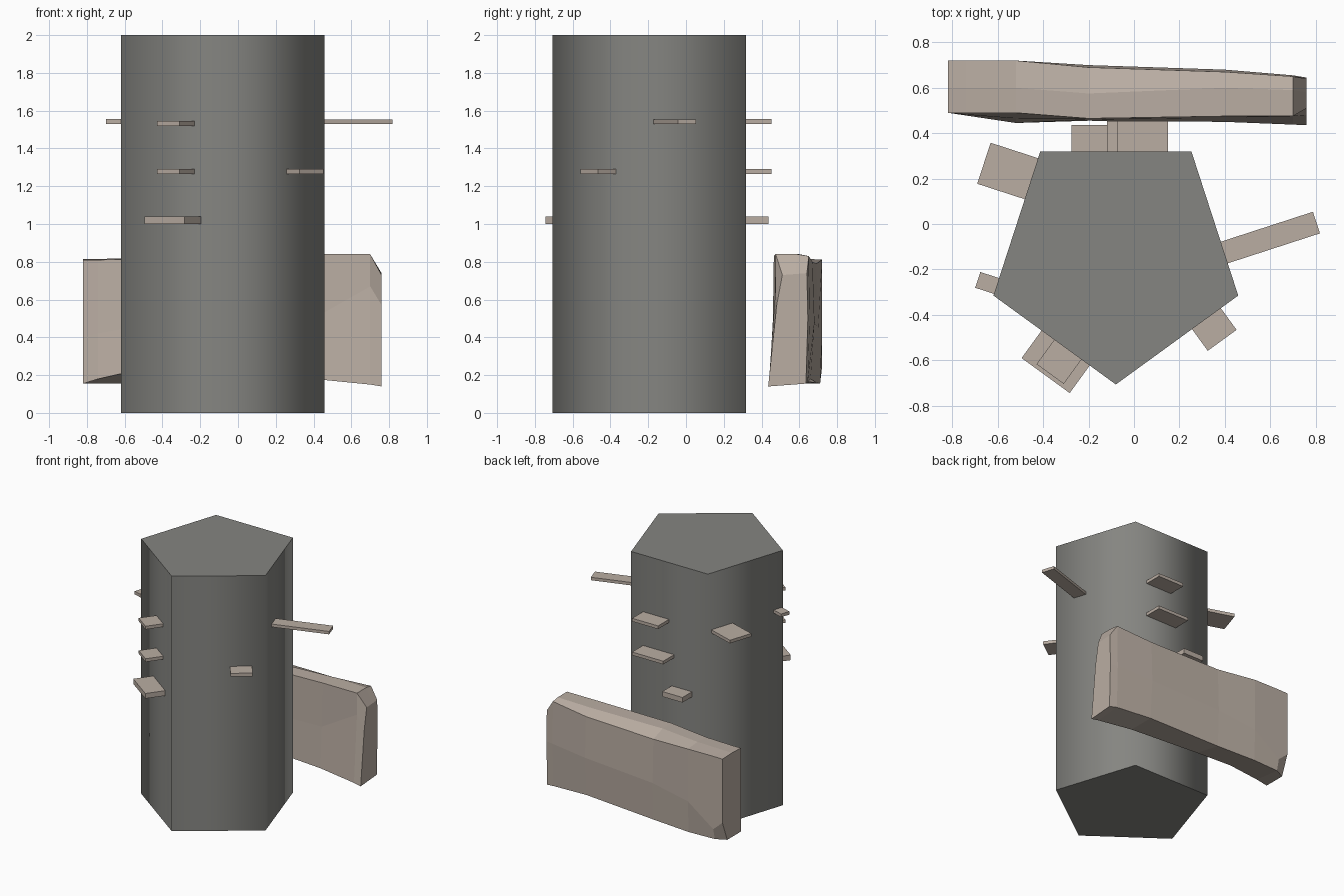
import bpy, bmesh, math
from mathutils import Vector

if "Cube" in bpy.data.objects:
    bpy.data.objects.remove(bpy.data.objects["Cube"])

CENTRE = Vector((-0.08, -0.14, 0))
RADIUS = 0.567
APOTHEM = RADIUS * math.cos(math.pi / 5)


def material(name, rgb):
    m = bpy.data.materials.new(name)
    m.diffuse_color = (*rgb, 1)
    m.use_nodes = True
    m.node_tree.nodes["Principled BSDF"].inputs["Base Color"].default_value = m.diffuse_color
    return m


STONE = material("grey stone", (0.235, 0.235, 0.22))
PALE = material("pale taupe", (0.49, 0.42, 0.365))


def loft(name, rings, mat):
    """Skin a row of equal-length closed rings and cap both ends."""
    bm = bmesh.new()
    loops = [[bm.verts.new(p) for p in ring] for ring in rings]
    n = len(loops[0])
    for a, b in zip(loops, loops[1:]):
        for i in range(n):
            j = (i + 1) % n
            bm.faces.new((a[i], a[j], b[j], b[i]))
    bm.faces.new(loops[0])
    bm.faces.new(loops[-1])
    bmesh.ops.recalc_face_normals(bm, faces=bm.faces)
    mesh = bpy.data.meshes.new(name)
    bm.to_mesh(mesh)
    bm.free()
    mesh.materials.append(mat)
    ob = bpy.data.objects.new(name, mesh)
    bpy.context.collection.objects.link(ob)
    return ob


# Five-sided pillar, sides smooth, caps sharp
def pentagon(z):
    return [CENTRE + Vector((RADIUS * math.cos(a), RADIUS * math.sin(a), z))
            for a in (-math.pi / 2 + k * math.tau / 5 for k in range(5))]


pillar = loft("pillar", [pentagon(0), pentagon(2)], STONE)
bpy.context.view_layer.objects.active = pillar
pillar.select_set(True)
bpy.ops.object.shade_smooth_by_angle(angle=math.radians(80))


# Ledges: direction of pillar side, offset along it, width, reach, z range
def ledge(name, degrees, offset, width, reach, z0, z1):
    a = math.radians(degrees)
    out = Vector((math.cos(a), math.sin(a), 0))
    side = Vector((-math.sin(a), math.cos(a), 0))

    def ring(z):
        return [CENTRE + out * d + side * (offset + s * width / 2) + Vector((0, 0, z))
                for d, s in ((APOTHEM - 0.03, -1), (APOTHEM + reach, -1),
                             (APOTHEM + reach, 1), (APOTHEM - 0.03, 1))]
    loft(name, [ring(z0), ring(z1)], PALE)


ledge("back_ledge_high", 90, -0.117, 0.225, 0.135, 1.53, 1.555)
ledge("back_ledge_middle", 90, -0.095, 0.27, 0.135, 1.265, 1.29)
ledge("back_ledge_low", 90, 0.107, 0.175, 0.117, 1.0, 1.04)
ledge("left_ledge_wide", 162, -0.208, 0.19, 0.22, 1.53, 1.555)
ledge("left_ledge_small", 162, 0.289, 0.073, 0.087, 1.53, 1.555)
ledge("front_left_ledge_high", 234, 0.072, 0.148, 0.133, 1.52, 1.545)
ledge("front_left_ledge_middle", 234, 0.072, 0.148, 0.133, 1.265, 1.29)
ledge("front_left_ledge_low", 234, 0.06, 0.262, 0.15, 1.0, 1.04)
ledge("front_right_ledge", 306, 0.16, 0.157, 0.118, 1.265, 1.29)
ledge("right_ledge", 18, -0.134, 0.10, 0.427, 1.53, 1.553)

# Rough slab: cross-sections along x as (y, z), front bottom round to back bottom
SECTIONS = [
    (-0.82, (.49, .155), (.49, .40), (.49, .81), (.60, .815), (.72, .81), (.72, .31), (.66, .155)),
    (-0.74, (.478, .18), (.482, .42), (.49, .81), (.60, .815), (.72, .812), (.72, .24), (.70, .155)),
    (-0.52, (.445, .23), (.465, .46), (.49, .815), (.60, .82), (.72, .81), (.72, .40), (.71, .155)),
    (-0.20, (.455, .21), (.46, .49), (.465, .83), (.575, .83), (.69, .79), (.70, .45), (.69, .16)),
    (0.40, (.45, .18), (.468, .50), (.475, .84), (.60, .84), (.67, .80), (.68, .48), (.66, .18)),
    (0.70, (.438, .15), (.475, .67), (.475, .84), (.59, .84), (.65, .83), (.655, .50), (.645, .165)),
    (0.76, (.435, .14), (.48, .57), (.51, .73), (.58, .735), (.64, .74), (.645, .50), (.635, .155)),
]
loft("rough_slab", [[(x, y, z) for y, z in pts] for x, *pts in SECTIONS], PALE)
